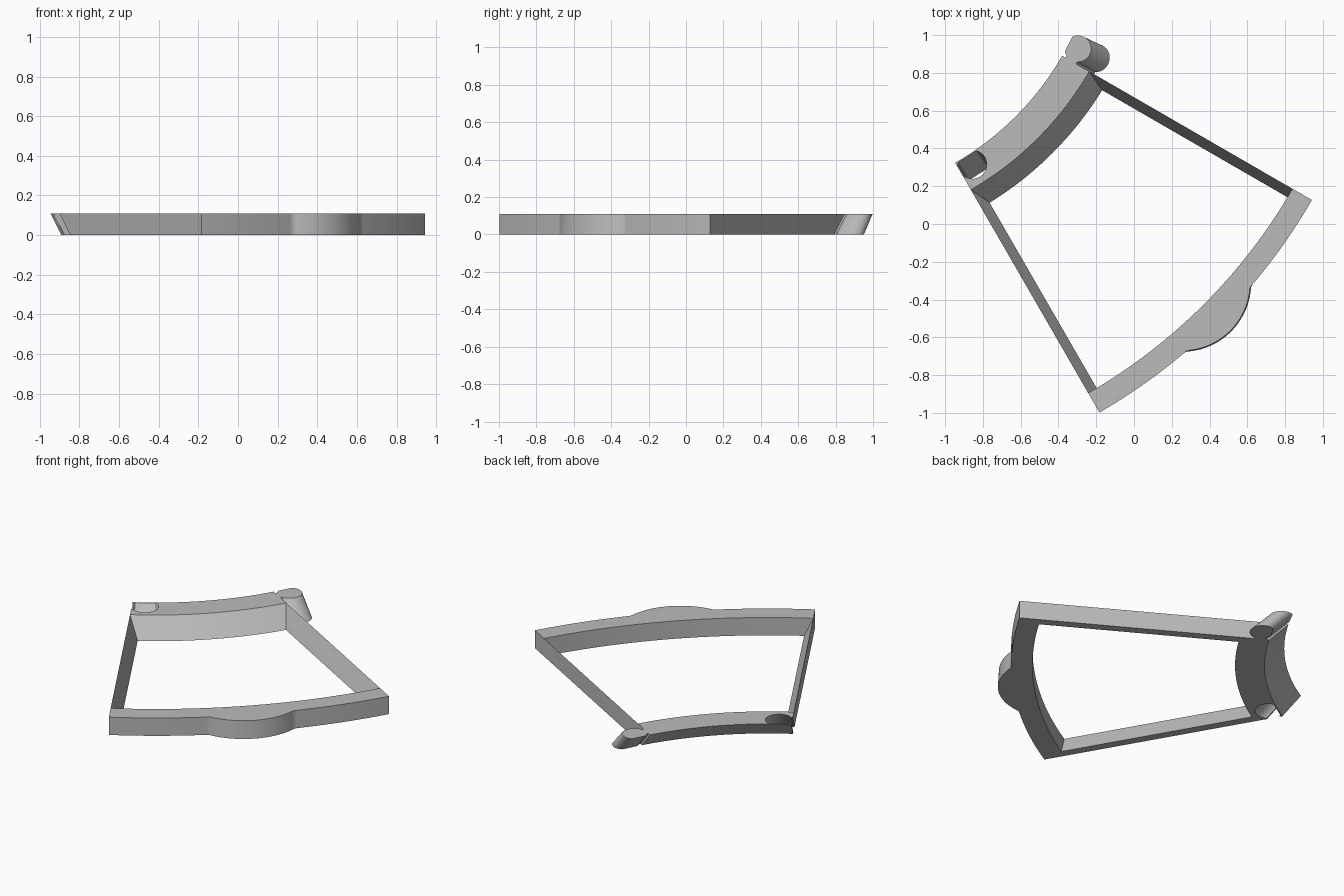
import bpy, bmesh
from math import sin, cos, pi, radians, hypot, atan2, sqrt
from mathutils import Vector

cube = bpy.data.objects.get("Cube")
if cube:
    bpy.data.objects.remove(cube, do_unlink=True)

APEX = Vector((-1.72, 1.664, 0))      # centre of the sector
H = 0.11                              # height of the frame
LEAN = 0.11                           # outward lean of the inner bar
A_HOOK, A_SOCKET = radians(-30), radians(-60)
R_IN, R_MID = 1.547, 1.712            # inner bar at its top
R_OUT0, R_OUT = 2.955, 3.074          # outer bar

grey = bpy.data.materials.new("light_grey")
grey.use_nodes = True
colour = (0.5, 0.5, 0.5, 1)
grey.diffuse_color = colour
grey.node_tree.nodes["Principled BSDF"].inputs["Base Color"].default_value = colour


def polar(r, a):
    return Vector((r * cos(a), r * sin(a), 0))


def local(a, along, side):
    """Point on the ray at angle a, shifted sideways."""
    return polar(along, a) + polar(side, a + pi / 2)


def arc(r, a0, a1, n=32):
    return [polar(r, a0 + (a1 - a0) * i / n) for i in range(n + 1)]


def loft(name, bottom, top):
    """Solid between two matching outlines."""
    bm = bmesh.new()
    lo = [bm.verts.new(p + APEX) for p in bottom]
    hi = [bm.verts.new(p + APEX) for p in top]
    bm.faces.new(lo[::-1])
    bm.faces.new(hi)
    n = len(lo)
    for i in range(n):
        j = (i + 1) % n
        bm.faces.new((lo[i], lo[j], hi[j], hi[i]))
    bmesh.ops.recalc_face_normals(bm, faces=bm.faces)
    mesh = bpy.data.meshes.new(name)
    bm.to_mesh(mesh)
    bm.free()
    mesh.materials.append(grey)
    obj = bpy.data.objects.new(name, mesh)
    bpy.context.collection.objects.link(obj)
    bpy.ops.object.select_all(action='DESELECT')
    obj.select_set(True)
    bpy.context.view_layer.objects.active = obj
    bpy.ops.object.shade_smooth_by_angle(angle=radians(30))


def knob(a, gap, r_min):
    """Neck and round knob, from the neck's outer side to its inner side."""
    along, side, r = 1.6, 0.074, 0.07 + gap
    neck = 0.032 + gap
    half = atan2(neck, sqrt(r * r - neck * neck))
    start, end = -pi / 2 + half, 1.5 * pi - half
    pts = [local(a, along + neck, 0)]
    for i in range(37):
        t = start + (end - start) * i / 36
        p = local(a, along + r * cos(t), side + r * sin(t))
        if p.length < r_min:
            p *= r_min / p.length
        pts.append(p)
    return pts + [local(a, along - neck, 0)]


# Inner bar with its hook at one end and matching socket at the other
outline = arc(R_MID, A_SOCKET, A_HOOK)
outline += knob(A_HOOK, 0, R_IN)
outline += arc(R_IN, A_HOOK, A_SOCKET)
outline += knob(A_SOCKET, 0.006, R_IN + 0.006)[::-1]
up = Vector((0, 0, H))
loft("inner_bar", [p + p.normalized() * LEAN for p in outline],
     [p + up for p in outline])


# Outer bar with a round bulge in the middle
def bulged(swell):
    mid, r, n = 2.795, 0.358 + swell, 120
    pts = []
    for i in range(n + 1):
        a = A_HOOK + (A_SOCKET - A_HOOK) * i / n
        b = a - (A_HOOK + A_SOCKET) / 2
        d = r * r - (mid * sin(b)) ** 2
        bulge = mid * cos(b) + sqrt(d) if d > 0 else 0
        pts.append(polar(max(R_OUT, bulge), a))
    return arc(R_OUT0, A_SOCKET, A_HOOK) + pts


loft("outer_bar", bulged(0.006), [p + up for p in bulged(0)])

# Side rails, wedge-shaped: upright outside, sloping inside
for name, a, s in (("hook_rail", A_HOOK, -1), ("socket_rail", A_SOCKET, 1)):
    near = [local(a, 1.80, 0), local(a, 1.80, s * 0.052), local(a, 1.69, 0) + up]
    far = [local(a, 3.0, 0), local(a, 3.0, s * 0.052), local(a, 3.0, 0) + up]
    loft(name, near, far)
